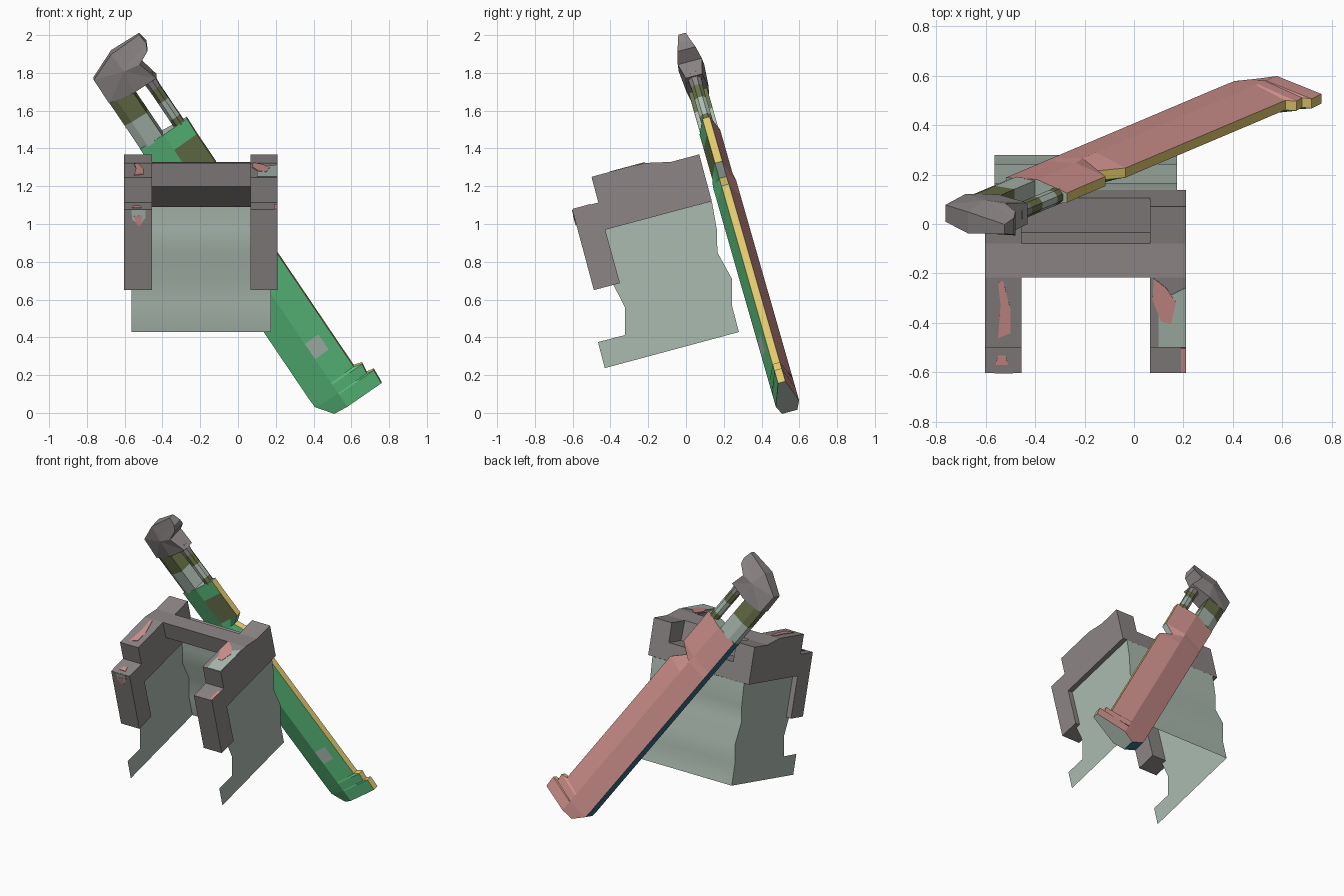
import bpy, bmesh, math

if "Cube" in bpy.data.objects:
    bpy.data.objects.remove(bpy.data.objects["Cube"])

TILT = math.radians(15)
C, S = math.cos(TILT), math.sin(TILT)


def colour(name, r, g, b):
    m = bpy.data.materials.new(name)
    lin = [((c / 255 + 0.055) / 1.055) ** 2.4 for c in (r, g, b)]
    m.diffuse_color = (*lin, 1)
    m.use_nodes = True
    m.node_tree.nodes["Principled BSDF"].inputs["Base Color"].default_value = m.diffuse_color
    return m


GRAY = colour("warm_gray", 140, 134, 133)
SAGE = colour("pale_sage", 171, 187, 176)
GREEN = colour("leaf_green", 92, 192, 126)
SALMON = colour("salmon", 208, 146, 142)
YELLOW = colour("mustard", 224, 200, 108)
OLIVE = colour("olive", 104, 114, 74)
TEAL = colour("deep_teal", 52, 104, 130)


def tilt(x, v, u):
    """Leaning frame (across, depth, up) to world."""
    return (x, C * v - S * u, S * v + C * u)


def blade_point(w, s, t):
    """Blade frame: w across the blade, s along it, t through it."""
    x = 0.839 * w - 0.545 * s
    u = 0.545 * w + 0.839 * s
    return tilt(x, 0.526 - 0.014 * s + t, u)


def make(name, verts, faces, mats, idx=None, closed=True):
    me = bpy.data.meshes.new(name)
    me.from_pydata(verts, [], faces)
    for m in mats:
        me.materials.append(m)
    if idx:
        for p, i in zip(me.polygons, idx):
            p.material_index = i
    if closed:
        bm = bmesh.new()
        bm.from_mesh(me)
        bmesh.ops.recalc_face_normals(bm, faces=bm.faces)
        bm.to_mesh(me)
        bm.free()
    ob = bpy.data.objects.new(name, me)
    bpy.context.collection.objects.link(ob)
    return ob


def loft(name, rings, mats, rule=lambda i, k: 0):
    """Skin closed rings; rule(station, side) picks the material, side -1 is a cap."""
    n = len(rings[0])
    verts = [p for r in rings for p in r]
    faces, idx = [], []
    for i in range(len(rings) - 1):
        for k in range(n):
            j = (k + 1) % n
            faces.append((i * n + k, i * n + j, (i + 1) * n + j, (i + 1) * n + k))
            idx.append(rule(i, k))
    faces += [tuple(range(n)), tuple(range(len(verts) - n, len(verts)))]
    idx += [rule(0, -1), rule(len(rings) - 1, -1)]
    return make(name, verts, faces, mats, idx)


def slab(name, profile, x0, x1, mat):
    return loft(name, [[tilt(x, v, u) for v, u in profile] for x in (x0, x1)], [mat])


# Shoulder straps
strap = [(-.303, 1.196), (-.16, 1.196), (-.16, 1.334), (.134, 1.334), (.267, 1.304),
         (.422, 1.304), (.422, 1.047), (-.162, 1.047), (-.16, .754), (-.303, .754)]
slab("left_strap", strap, -.603, -.455, GRAY)
slab("right_strap", strap, .065, .21, GRAY)

# Bar joining the straps, notched at the back
bar = [(.134, 1.334), (.267, 1.304), (.277, 1.168), (.422, 1.168),
       (.422, 1.047), (.306, 1.047), (.134, 1.206)]
slab("cross_bar", bar, -.455, .065, GRAY)


# Worn paint patches on the strap tops: outline in (x, depth), at height u
def patch(name, pts, u, mat):
    loft(name, [[tilt(x, v, h) for x, v in pts] for h in (u - .002, u + .003)], [mat])


patch("left_worn_patch", [(-.55, -.12), (-.50, -.10), (-.50, .0), (-.53, .12),
                          (-.55, .11), (-.54, .02)], 1.334, SALMON)
patch("left_step_patch", [(-.56, -.27), (-.51, -.27), (-.52, -.23), (-.55, -.23)], 1.196, SALMON)
patch("right_bare_patch", [(.10, -.158), (.208, -.158), (.208, .09), (.15, .06), (.10, .08)],
      1.334, SAGE)
patch("right_worn_patch", [(.11, -.05), (.15, -.06), (.17, .03), (.13, .09),
                           (.08, .13), (.075, .04)], 1.336, SALMON)
patch("right_step_patch", [(.19, -.30), (.208, -.30), (.208, -.20), (.19, -.20)], 1.196, SALMON)


# Paint on the front of the left strap
def front_patch(name, pts, v, mat):
    loft(name, [[tilt(x, d, u) for x, u in pts] for d in (v - .003, v + .002)], [mat])


front_patch("left_front_bare_patch", [(-.565, 1.194), (-.49, 1.194), (-.49, 1.15),
                                      (-.52, 1.11), (-.56, 1.14)], -.303, SAGE)
front_patch("left_front_worn_patch", [(-.55, 1.16), (-.505, 1.165), (-.515, 1.11),
                                      (-.535, 1.11)], -.305, SALMON)

# Cloth body: back sheet with two side sheets, open at the front (y, z)
back_edge = [(.137, 1.12), (.164, .966), (.166, .85), (.243, .71), (.243, .57), (.28, .428)]
front_edge = [(-.43, .237), (-.466, .375), (-.322, .412), (-.322, .556), (-.385, .68), (-.43, .971)]
outline = back_edge + front_edge
n = len(outline)
verts = [(x, y, z) for x in (-.565, .175) for y, z in outline]
faces = [tuple(range(n)), tuple(reversed(range(n, 2 * n)))]
faces += [(k + 1, k, n + k, n + k + 1) for k in range(len(back_edge) - 1)]
cloth = make("cloth_body", verts, faces, [SAGE], closed=False)
bpy.context.view_layer.objects.active = cloth
cloth.select_set(True)
bpy.ops.object.shade_smooth_by_angle(angle=math.radians(35))

# Blade: (along, lower edge, upper edge) with teeth at the tip and a notch
stations = [(-.392, .353, .65), (-.31, .291, .655), (-.304, .287, .614), (-.248, .285, .622),
            (-.235, .285, .577), (-.08, .285, .577), (.02, .285, .577), (.95, .285, .577),
            (1.05, .285, .50), (1.10, .285, .577), (1.29, .285, .577), (1.39, .285, .58)]


def blade_ring(s, lo, hi):
    h = .064 if s < 1.08 else .056
    pts = [(lo, -.042), (lo, .042), (.435, h), (hi, .02), (hi, -.02),
           (.435 + (hi - .435) * .6, -.02 - (h - .02) * .4), (.435, -h)]
    return [blade_point(w, s, t) for w, t in pts]


def blade_paint(i, k):
    if k == -1:
        return 5                                  # end caps
    if k == 0:
        return 3                                  # lower edge
    if k in (1, 2):
        return 1                                  # back
    if k == 3:
        return 5 if i == 8 else 2                 # upper edge
    if k in (4, 5) and i == 9:
        return 4                                  # camouflage patch
    if k == 5 and i == 5:
        return 5                                  # bare patch
    return 0


loft("blade", [blade_ring(*st) for st in stations],
     [GREEN, SALMON, YELLOW, TEAL, OLIVE, SAGE], blade_paint)


# Grip: broad bar beside a thin rod
def grip_ring(s):
    pts = [(.285, -.03), (.285, .03), (.33, .05), (.425, .05), (.425, -.05), (.33, -.05)]
    return [blade_point(w, s, t) for w, t in pts]


loft("grip_bar", [grip_ring(s) for s in (1.38, 1.54, 1.70)], [SAGE, OLIVE], lambda i, k: min(i, 1))


def rod_ring(s, r):
    return [blade_point(.528 + r * math.cos(a), s, r * math.sin(a))
            for a in (math.tau * (k + .5) / 8 for k in range(8))]


rod = [(1.38, .034), (1.43, .034), (1.54, .034), (1.62, .034), (1.70, .04)]
loft("grip_rod", [rod_ring(*r) for r in rod], [OLIVE, SAGE, GRAY],
     lambda i, k: (0, 1, 0, 2, 2)[i])

# Hooked pommel, thinner towards its end
pommel = [(.285, 1.69, .045), (.285, 1.84, .035), (.44, 1.91, .045), (.62, 1.915, .02),
          (.628, 1.858, .035), (.61, 1.82, .05), (.54, 1.785, .066), (.57, 1.67, .045),
          (.43, 1.67, .06)]
front = [blade_point(w, s, -t) for w, s, t in pommel]
back = [blade_point(w, s, t) for w, s, t in pommel]
m = len(pommel)
centre = [blade_point(.45, 1.80, -.07), blade_point(.45, 1.80, .07)]
faces = []
for k in range(m):
    j = (k + 1) % m
    faces += [(k, j, m + j, m + k), (k, j, 2 * m), (m + k, m + j, 2 * m + 1)]
make("pommel", front + back + centre, faces, [GRAY])
